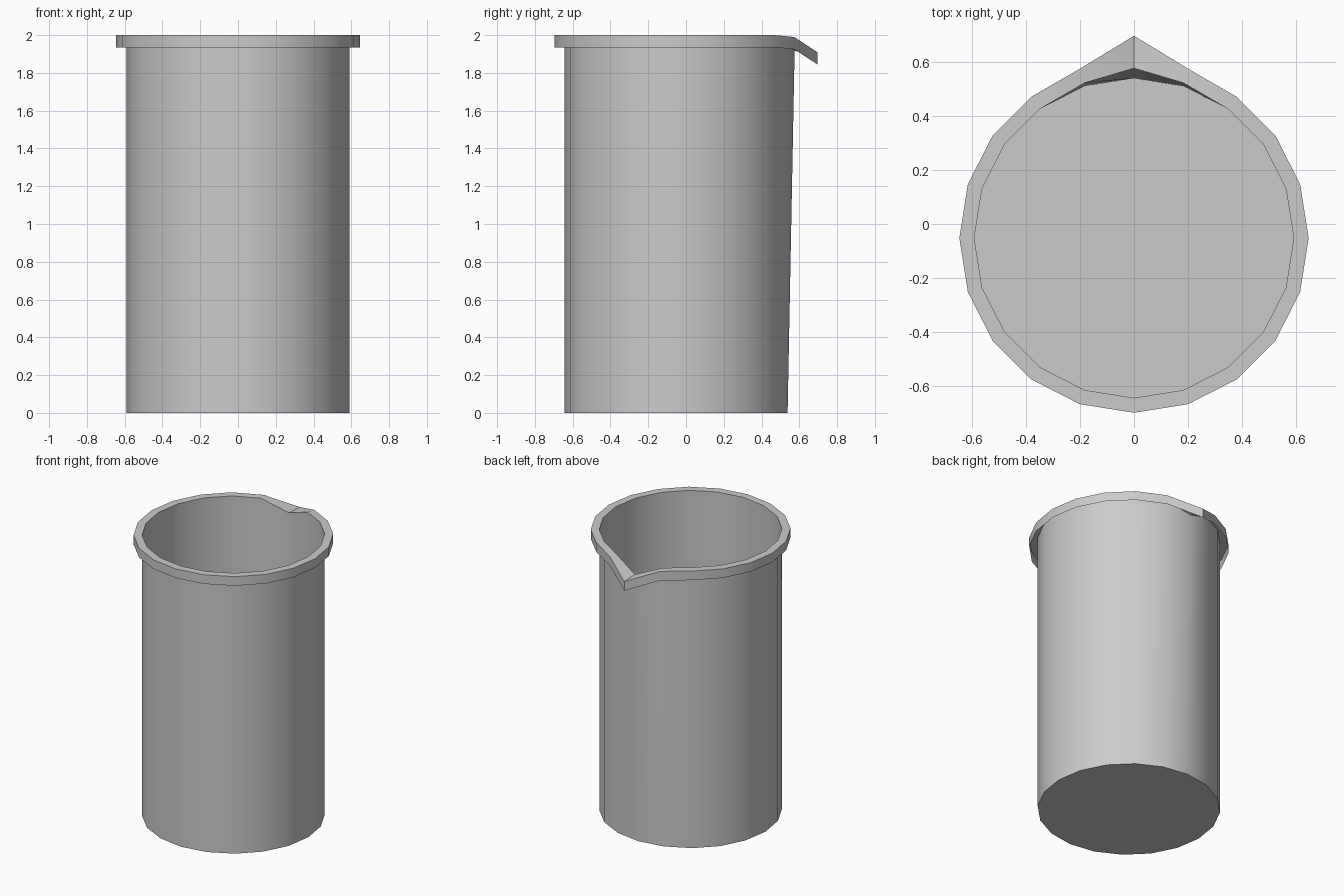
import bpy, bmesh
from math import sin, cos, pi

if "Cube" in bpy.data.objects:
    bpy.data.objects.remove(bpy.data.objects["Cube"])

N = 20        # sides
CY = -0.052   # axis of the beaker, shifted back to leave room for the spout


def ring(bm, radius, z, spout=None, side=None):
    """Ring of N points starting at +y; the spout point and its two
    neighbours can be pulled by (dy, dz)."""
    verts = []
    for i in range(N):
        a = 2 * pi * i / N
        dy, dz = 0, 0
        if spout and i == 0:
            dy, dz = spout
        elif side and i in (1, N - 1):
            dy, dz = side
        verts.append(bm.verts.new((-radius * sin(a), CY + radius * cos(a) + dy, z + dz)))
    return verts


def bridge(bm, low, high):
    for i in range(N):
        j = (i + 1) % N
        bm.faces.new((low[i], low[j], high[j], high[i]))


def finish(bm, name):
    me = bpy.data.meshes.new(name)
    bm.to_mesh(me)
    bm.free()
    ob = bpy.data.objects.new(name, me)
    bpy.context.collection.objects.link(ob)
    bpy.context.view_layer.objects.active = ob
    bpy.ops.object.select_all(action='DESELECT')
    ob.select_set(True)
    bpy.ops.object.shade_smooth_by_angle(angle=pi / 6)


INNER = dict(spout=(0.037, -0.085), side=(0.012, -0.01))
OUTER = dict(spout=(0.102, -0.09), side=(0.012, -0.01))

# Thin-walled body with a floor, pulled out towards the spout at the top
bm = bmesh.new()
base = ring(bm, 0.59, 0)
top = ring(bm, 0.59, 2, **INNER)
bridge(bm, base, top)
bm.faces.new(base[::-1])
finish(bm, "beaker_body")

# Flat lip with a short outer skirt, open underneath, with the pouring spout
bm = bmesh.new()
skirt = ring(bm, 0.645, 1.935, **OUTER)
edge = ring(bm, 0.645, 2, **OUTER)
inner = ring(bm, 0.59, 2, **INNER)
bridge(bm, skirt, edge)
bridge(bm, edge, inner)
finish(bm, "rim_with_spout")
